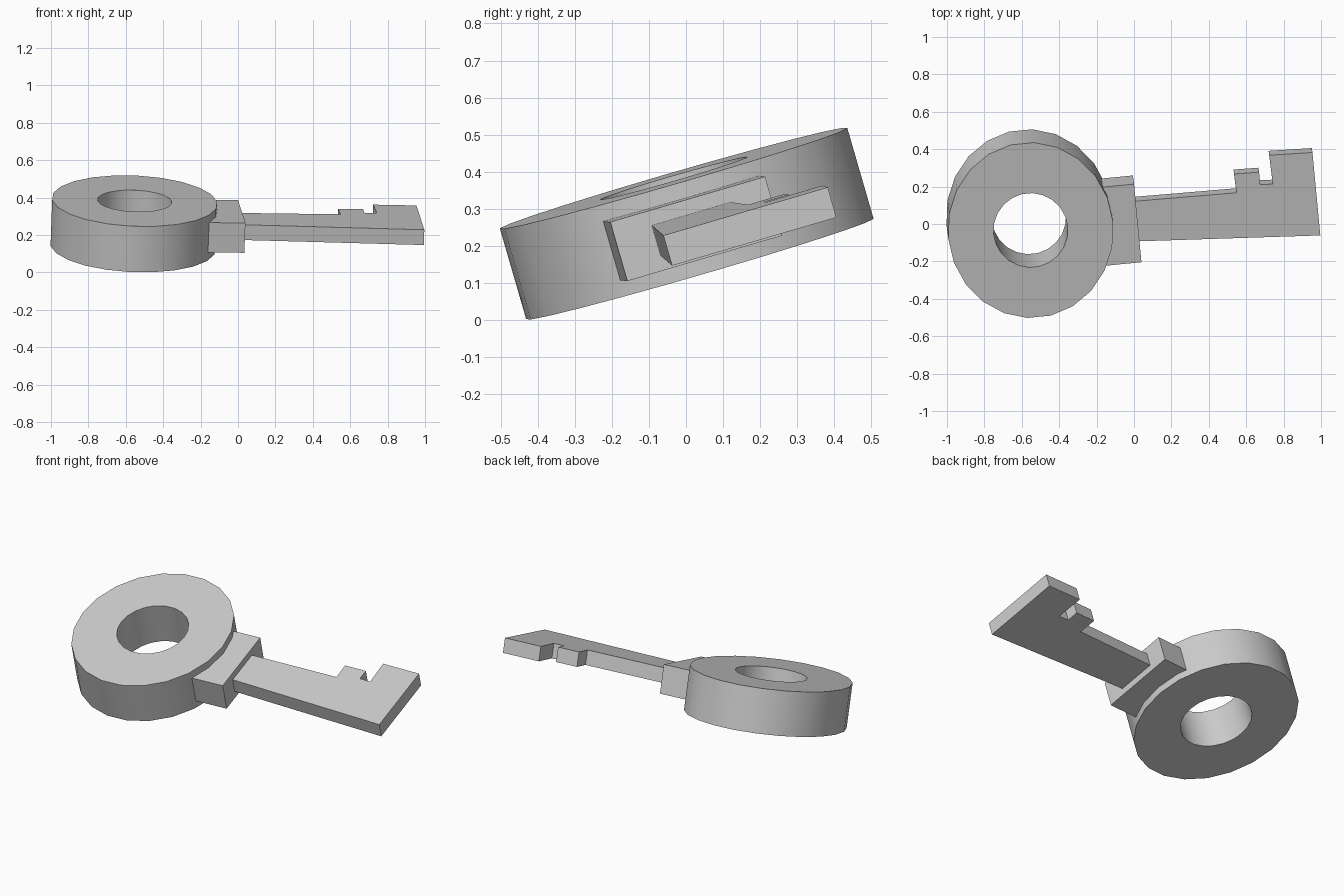
import bpy, bmesh, math
from mathutils import Vector, Matrix

if "Cube" in bpy.data.objects:
    bpy.data.objects.remove(bpy.data.objects["Cube"])

# Key frame: u runs along the shaft, v across it, n through the thickness
u = Vector((0.995, 0.097, -0.009)).normalized()
v = Vector((-0.09, 0.955, 0.28))
v = (v - u * v.dot(u)).normalized()
n = u.cross(v)
FRAME = Matrix.Translation((-0.557, 0.002, 0.26)) @ Matrix((u, v, n)).transposed().to_4x4()


def finish(name, bm):
    bmesh.ops.recalc_face_normals(bm, faces=bm.faces[:])
    mesh = bpy.data.meshes.new(name)
    bm.to_mesh(mesh)
    bm.free()
    obj = bpy.data.objects.new(name, mesh)
    bpy.context.collection.objects.link(obj)
    obj.matrix_world = FRAME
    return obj


def plate(name, outline, thickness):
    bm = bmesh.new()
    face = bm.faces.new([bm.verts.new((x, y, -thickness / 2)) for x, y in outline])
    ext = bmesh.ops.extrude_face_region(bm, geom=[face], use_keep_orig=True)
    verts = [g for g in ext["geom"] if isinstance(g, bmesh.types.BMVert)]
    bmesh.ops.translate(bm, verts=verts, vec=(0, 0, thickness))
    return finish(name, bm)


def oval_ring(name, outer, inner, thickness, sides):
    bm = bmesh.new()
    h = thickness / 2
    loops = []
    for (rx, ry), z in ((outer, -h), (outer, h), (inner, h), (inner, -h)):
        loops.append([bm.verts.new((rx * math.cos(2 * math.pi * i / sides),
                                    ry * math.sin(2 * math.pi * i / sides), z))
                      for i in range(sides)])
    for k in range(4):
        a, b = loops[k], loops[(k + 1) % 4]
        for i in range(sides):
            j = (i + 1) % sides
            bm.faces.new((a[i], a[j], b[j], b[i]))
    return finish(name, bm)


# Thick oval bow with a round hole
bow = oval_ring("bow_ring", (0.443, 0.489), (0.199, 0.207), 0.255, 22)
bpy.context.view_layer.objects.active = bow
bow.select_set(True)
bpy.ops.object.shade_smooth_by_angle(angle=math.radians(30))

# Collar joining bow and blade
plate("collar", [(0.36, -0.25), (0.574, -0.25), (0.574, 0.187), (0.36, 0.187)], 0.166)

# Blade with its two teeth
plate("blade", [(0.55, -0.143), (1.54, -0.21), (1.54, 0.254), (1.308, 0.262),
                (1.313, 0.10), (1.246, 0.105), (1.246, 0.174), (1.112, 0.177),
                (1.115, 0.072), (0.55, 0.08)], 0.085)
